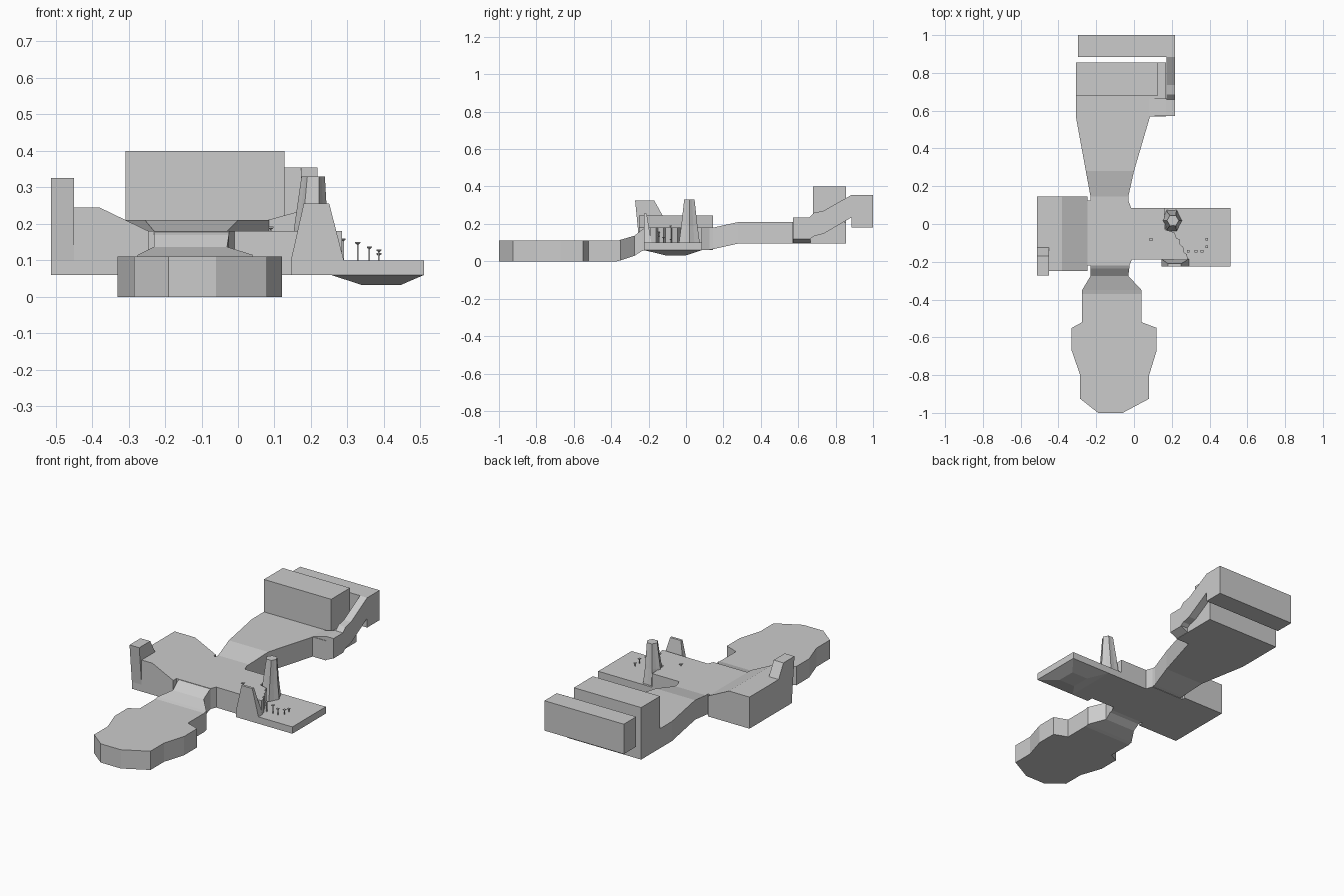
import bpy, bmesh, math

if "Cube" in bpy.data.objects:
    bpy.data.objects.remove(bpy.data.objects["Cube"])


def finish(name, bm):
    bmesh.ops.recalc_face_normals(bm, faces=bm.faces)
    me = bpy.data.meshes.new(name)
    bm.to_mesh(me)
    bm.free()
    ob = bpy.data.objects.new(name, me)
    bpy.context.collection.objects.link(ob)
    return ob


def loft(name, rings):
    """Skin matching closed rings of 3D points and cap both ends."""
    bm = bmesh.new()
    loops = [[bm.verts.new(p) for p in r] for r in rings]
    n = len(loops[0])
    for a, b in zip(loops, loops[1:]):
        for i in range(n):
            j = (i + 1) % n
            bm.faces.new((a[i], a[j], b[j], b[i]))
    bm.faces.new(loops[0])
    bm.faces.new(loops[-1])
    return finish(name, bm)


def prism(name, outline, axis, lo, hi):
    """Extrude a 2D outline along the named axis."""
    put = {'x': lambda p, t: (t, p[0], p[1]),
           'y': lambda p, t: (p[0], t, p[1]),
           'z': lambda p, t: (p[0], p[1], t)}[axis]
    return loft(name, [[put(p, t) for p in outline] for t in (lo, hi)])


def rect(x0, x1, y0, y1):
    return [(x0, y0), (x1, y0), (x1, y1), (x0, y1)]


def section(y, x0, x1, z0, z1):
    return [(x, y, z) for x, z in rect(x0, x1, z0, z1)]


# Front cavern
prism("front_cavern", [(-.19, -1), (-.06, -1), (.08, -.925), (.08, -.8), (.12, -.67),
                       (.12, -.55), (.04, -.52), (.04, -.37), (-.275, -.37),
                       (-.275, -.52), (-.33, -.55), (-.33, -.67), (-.285, -.8),
                       (-.285, -.925)], 'z', 0, .11)

# Ramp from the front cavern to the centre
loft("front_ramp", [section(-.37, -.275, .04, 0, .11), section(-.35, -.275, .04, .005, .115),
                    section(-.275, -.23, -.03, .03, .137), section(-.235, -.23, -.025, .055, .17),
                    section(-.215, -.23, -.025, .06, .18)])

# Left room with sloping roof
prism("left_room", [(-.513, .06), (-.513, .245), (-.38, .245), (-.245, .18), (-.245, .06)],
      'y', -.25, .145)

# Chimney on the left room
prism("left_chimney", [(-.25, .1), (-.272, .325), (-.17, .325), (-.125, .245), (-.125, .1)],
      'x', -.513, -.45)

# Central hall, ending in a ragged mouth on the right
prism("central_hall", [(-.245, .125), (-.03, .125), (-.015, .085), (.16, .085), (.165, -.03),
                       (.215, -.045), (.225, -.075), (.24, -.08), (.245, -.11), (.26, -.12),
                       (.265, -.15), (.28, -.16), (.285, -.19), (-.01, -.187),
                       (-.025, -.22), (-.245, -.22)], 'z', .06, .18)

# Right terrace and its tapered underside
prism("terrace", rect(.145, .51, -.225, .085), 'z', .06, .1)
loft("terrace_underside", [[(x, y, .06) for x, y in rect(.255, .51, -.225, .085)],
                           [(x, y, .032) for x, y in rect(.34, .445, -.11, .0)]])

# Rock wedge at the front of the mouth
loft("rock_wedge", [[(x, y, .06) for x, y in rect(.145, .29, -.225, -.185)],
                    [(x, y, .1) for x, y in rect(.145, .29, -.225, -.185)],
                    [(x, y, .255) for x, y in rect(.18, .25, -.225, -.21)]])

# Ridged rock spire
rings = []
for z, rx, ry in ((.1, .054, .064), (.19, .046, .05), (.33, .032, .032)):
    rings.append([(.2 + .006 * (z > .2) + rx * (1 - .16 * (i % 2)) * math.cos(i * math.pi / 6),
                   .018 + ry * (1 - .16 * (i % 2)) * math.sin(i * math.pi / 6), z)
                  for i in range(12)])
loft("rock_spire", rings)

# Small stalks with flat caps
for k, (x, y, base, top) in enumerate([(.288, -.145, .1, .16), (.328, -.145, .1, .15),
                                       (.36, -.145, .1, .138), (.386, -.12, .1, .13),
                                       (.386, -.08, .1, .12), (.09, -.082, .18, .192)]):
    loft("stalk_%d" % (k + 1),
         [[(x + r * math.cos(a * math.pi / 2 + .785), y + r * math.sin(a * math.pi / 2 + .785), z)
           for a in range(4)]
          for r, z in ((.003, base), (.003, top - .007), (.01, top - .003), (.01, top))])

# Back corridor widening into the back room
loft("back_corridor", [section(.11, -.23, -.03, .06, .18), section(.145, -.23, -.03, .065, .18),
                       section(.28, -.255, -.0, .095, .21), section(.57, -.308, .085, .095, .21)])
prism("back_room", rect(-.308, .17, .57, .855), 'z', .095, .21)
prism("back_room_tower", rect(-.308, .128, .68, .855), 'z', .21, .4)

# Side nook joining the back room to the stair passage
prism("side_nook", [(.08, .095), (.17, .097), (.218, .118), (.218, .235), (.17, .235), (.08, .21)],
      'y', .573, .665)

# Rising passage
prism("rising_passage", [(.66, .118), (.685, .135), (.735, .147), (.885, .235), (.885, .355),
                         (.735, .27), (.685, .26), (.66, .235)], 'x', .172, .218)

# Rear gallery
prism("rear_gallery", rect(-.297, .218, .885, 1), 'z', .18, .355)
